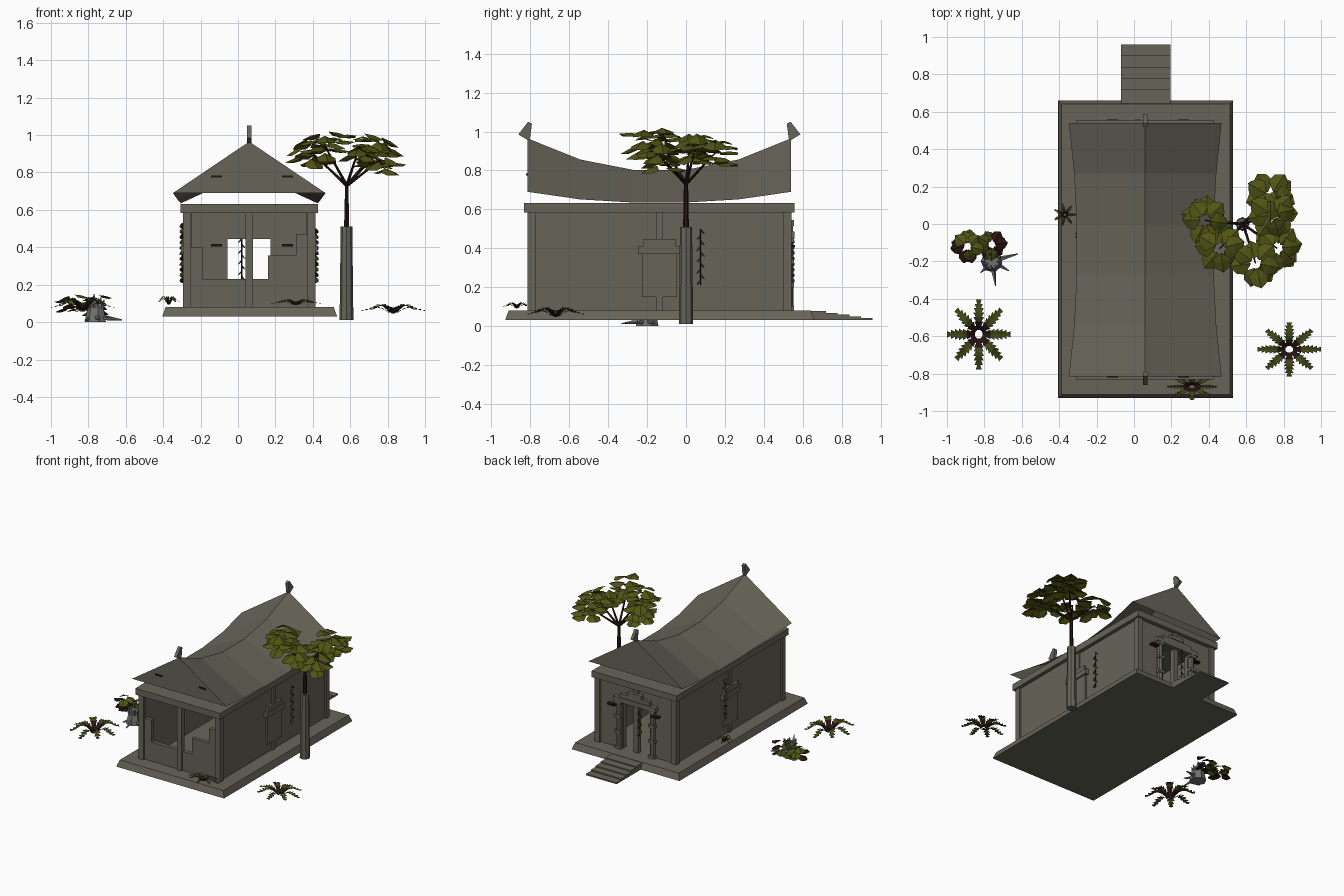
import bpy, bmesh, math, random
from mathutils import Vector

if "Cube" in bpy.data.objects:
    bpy.data.objects.remove(bpy.data.objects["Cube"])

random.seed(4)
CX, CY = 0.06, -0.137          # centre of the building


def material(name, col):
    m = bpy.data.materials.new(name)
    m.diffuse_color = (*col, 1)
    m.use_nodes = True
    m.node_tree.nodes["Principled BSDF"].inputs["Base Color"].default_value = m.diffuse_color
    return m


STONE = material("weathered_stone", (0.135, 0.128, 0.098))
LEAF = material("leaf_green", (0.082, 0.09, 0.007))
FERN = material("fern_green", (0.05, 0.06, 0.008))
BROWN = material("dark_brown", (0.02, 0.007, 0.005))
ROCK = material("grey_stump", (0.16, 0.165, 0.16))


def mesh(name, verts, faces, mats, idx=None):
    me = bpy.data.meshes.new(name)
    me.from_pydata([tuple(v) for v in verts], [], faces)
    for m in mats:
        me.materials.append(m)
    if idx:
        me.polygons.foreach_set("material_index", idx)
    ob = bpy.data.objects.new(name, me)
    bpy.context.collection.objects.link(ob)
    return ob


def box(name, x0, x1, y0, y1, z0, z1, inset=0, mat=STONE):
    i = inset                   # the top can be smaller than the bottom
    v = [(x0, y0, z0), (x1, y0, z0), (x1, y1, z0), (x0, y1, z0),
         (x0 + i, y0 + i, z1), (x1 - i, y0 + i, z1), (x1 - i, y1 - i, z1), (x0 + i, y1 - i, z1)]
    f = [(3, 2, 1, 0), (4, 5, 6, 7), (0, 1, 5, 4), (1, 2, 6, 5), (2, 3, 7, 6), (3, 0, 4, 7)]
    return mesh(name, v, f, [mat])


def prism(name, prof, axis, a, b, mat=STONE):
    """Extrude a 2D profile along x (profile is y,z) or y (profile is x,z)."""
    n = len(prof)
    put = (lambda p, t: (t, p[0], p[1])) if axis == "x" else (lambda p, t: (p[0], t, p[1]))
    v = [put(p, a) for p in prof] + [put(p, b) for p in prof]
    f = [tuple(range(n)), tuple(range(2 * n - 1, n - 1, -1))]
    f += [(i, i + n, (i + 1) % n + n, (i + 1) % n) for i in range(n)]
    ob = mesh(name, v, f, [mat])
    bm = bmesh.new()
    bm.from_mesh(ob.data)
    bmesh.ops.recalc_face_normals(bm, faces=bm.faces)
    bm.to_mesh(ob.data)
    bm.free()
    return ob


def rod(name, p, q, r0, r1, sides, mat):
    p, q = Vector(p), Vector(q)
    rot = (q - p).to_track_quat("Z", "Y")
    v = []
    for c, r in ((p, r0), (q, r1)):
        for k in range(sides):
            a = 2 * math.pi * k / sides
            v.append(c + rot @ Vector((r * math.cos(a), r * math.sin(a), 0)))
    n = sides
    f = [(k, (k + 1) % n, (k + 1) % n + n, k + n) for k in range(n)]
    f += [tuple(range(n - 1, -1, -1)), tuple(range(n, 2 * n))]
    return mesh(name, v, f, [mat])


# Plinth and stairs at the back
box("plinth", -0.405, 0.53, -0.93, 0.66, 0.03, 0.08, 0.018)
stairs = [(0.64, 0.03)]
for i in range(5):
    z = 0.077 - i * 0.009
    stairs += [(0.64 if i == 0 else 0.66 + i * 0.06, z), (0.72 + i * 0.06, z)]
prism("stairs", stairs + [(0.96, 0.03)], "x", -0.07, 0.195)

# Walls: solid sides, back with doorway, broken front
for s, n in ((-1, "left"), (1, "right")):
    a, b = sorted((CX + s * 0.305, CX + s * 0.34))
    box(n + "_wall", a, b, -0.80, 0.525, 0.08, 0.585)
    a, b = sorted((CX + s * 0.33, CX + s * 0.354))
    for nm, w, z0, z1 in (("pilaster", 0.018, 0.08, 0.585), ("window_panel", 0.09, 0.15, 0.375),
                          ("window_lintel", 0.11, 0.37, 0.41), ("window_cap", 0.085, 0.41, 0.447)):
        d = {"pilaster": -0.004, "window_panel": 0, "window_lintel": 0.012, "window_cap": 0.006}[nm]
        box(n + "_" + nm, a - d * (s < 0), b + d * (s > 0), CY - w, CY + w, z0, z1)
    a, b = sorted((CX + s * 0.115, CX + s * 0.34))
    box(n + "_back_wall", a, b, 0.49, 0.525, 0.08, 0.585)
    # corner pillars
    a, b = sorted((CX + s * 0.31, CX + s * 0.354))
    box(n + "_front_pillar", a, b, -0.815, -0.772, 0.08, 0.585)
    box(n + "_back_pillar", a, b, 0.50, 0.542, 0.08, 0.585)
    # banded door columns
    x = CX + s * 0.145
    rod(n + "_door_column", (x, 0.53, 0.08), (x, 0.53, 0.45), 0.022, 0.022, 8, STONE)
    for z in (0.08, 0.2, 0.32, 0.43):
        box(n + "_column_band", x - 0.027, x + 0.027, 0.503, 0.555, z, z + 0.022)
box("wall_over_door", CX - 0.115, CX + 0.115, 0.49, 0.525, 0.445, 0.585)
box("door_lintel", CX - 0.185, CX + 0.185, 0.50, 0.557, 0.45, 0.485)
box("door_cap", CX - 0.13, CX + 0.13, 0.50, 0.55, 0.485, 0.515)
box("door_crest", CX - 0.06, CX + 0.06, 0.50, 0.555, 0.515, 0.545)
box("front_post", CX - 0.019, CX + 0.019, -0.815, -0.775, 0.08, 0.585)
box("back_post", CX - 0.019, CX + 0.019, 0.50, 0.535, 0.08, 0.585)
prism("broken_front_wall", [(-0.25, 0.08), (0.37, 0.08), (0.37, 0.47), (0.31, 0.47), (0.31, 0.355),
      (0.16, 0.355), (0.16, 0.23), (-0.19, 0.23), (-0.19, 0.40), (-0.25, 0.40)], "y", -0.80, -0.77)
box("top_beam", CX - 0.368, CX + 0.368, -0.832, 0.557, 0.583, 0.632)

# Sagging saddle roof with closed gables
rows = [(0.678, 0.408, 0.69, 0.965), (0.407, 0.38, 0.651, 0.856), (0.136, 0.366, 0.635, 0.803)]
rows = [(-d, w, e, r) for d, w, e, r in rows] + rows[::-1]
v, f = [], []
for d, w, e, r in rows:
    v += [(CX - w, CY + d, e), (CX, CY + d, r), (CX + w, CY + d, e)]
for i in range(5):
    a = i * 3
    f += [(a, a + 1, a + 4, a + 3), (a + 1, a + 2, a + 5, a + 4)]
mesh("roof", v, f + [(0, 2, 1), (15, 16, 17)], [STONE])
for s, n in ((-1, "front"), (1, "back")):
    prof = [(0.675, 0.955), (0.725, 0.985), (0.675, 1.05), (0.655, 1.04), (0.665, 0.965)]
    prism(n + "_finial", [(CY + s * y, z) for y, z in prof], "x", CX - 0.012, CX + 0.012)


def leaf(v, f, base, direc, length, width):
    """One broad pointed leaf, folded along its middle."""
    d = direc.normalized()
    side = d.cross(Vector((0, 0, 1)))
    side = side.normalized() if side.length > 0.01 else Vector((1, 0, 0))
    up = side.cross(d)
    n = len(v)
    pts = [base]
    for t, w in ((0.35, 0.5), (0.75, 0.4)):
        pts += [base + d * length * t + side * width * w * s - up * width * 0.12 for s in (-1, 1)]
    pts += [base + d * length, base + d * length * 0.5 + up * width * 0.06]
    v += pts
    f += [(n, n + 2, n + 6), (n + 2, n + 4, n + 6), (n + 4, n + 5, n + 6),
          (n + 5, n + 3, n + 6), (n + 3, n + 1, n + 6), (n + 1, n, n + 6)]


def cluster(name, c, r, count, mats, share=0):
    v, f, idx = [], [], []
    for k in range(count):
        a = k * 2.4 + random.uniform(-0.3, 0.3)
        out = Vector((math.cos(a), math.sin(a), 0))
        lift = 1 - 2 * k / count
        base = Vector(c) + out * r * 0.2 + Vector((0, 0, r * 0.55 * lift))
        leaf(v, f, base, out + Vector((0, 0, random.uniform(-0.65, 0.05))), r * 0.9, r * 0.85)
        idx += [int(random.random() < share)] * 6
    mesh(name, v, f, mats, idx)


# Tree growing from a stone column
rod("stone_column", (0.58, 0, 0.01), (0.58, 0, 0.51), 0.037, 0.031, 8, STONE)
fork = (0.582, 0, 0.73)
rod("tree_stem", (0.58, 0, 0.5), fork, 0.015, 0.011, 6, BROWN)
for c in ((0.38, 0.02, 0.92), (0.46, -0.13, 0.95), (0.65, -0.21, 0.94),
          (0.765, -0.13, 0.87), (0.73, 0.15, 0.89), (0.74, 0.05, 0.92)):
    rod("tree_branch", fork, c, 0.009, 0.004, 5, BROWN)
    cluster("tree_leaves", c, 0.125, 12, [LEAF])


def fern(name, c, r, h, n=8, sy=1.0):
    """Star of arching, saw-edged fronds with a brown heart."""
    v, f, idx = [], [], []
    steps = 7
    for k in range(n):
        a = 2 * math.pi * k / n
        d, s = Vector((math.cos(a), math.sin(a), 0)), Vector((-math.sin(a), math.cos(a), 0))
        rise = h * (1 if k % 2 else 0.8)
        for i in range(steps):
            def at(t):
                return d * r * t + Vector((0, 0, rise * (math.sin(min(t * 1.25, 1) * 2.2) - 0.25 * t * t)))
            p, q = at(0.12 + 0.88 * i / steps), at(0.12 + 0.88 * (i + 1) / steps)
            w = r * 0.17 * math.sin(math.pi * (0.22 + 0.7 * i / steps))
            for sg in (-1, 1):
                m = len(v)
                tip = q + s * w * sg + Vector((0, 0, w * 0.3))
                v += [p, p + s * w * 0.55 * sg, tip, q]
                f.append((m, m + 1, m + 2, m + 3) if sg < 0 else (m + 3, m + 2, m + 1, m))
                idx.append(1 if i < 2 else 0)
    mesh(name, [Vector(c) + Vector((p.x, p.y * sy, p.z)) for p in v], f, [FERN, BROWN], idx)


fern("left_fern", (-0.83, -0.59, 0.03), 0.17, 0.10, 8, 1.1)
fern("right_fern", (0.83, -0.67, 0.03), 0.17, 0.065, 8, 0.85)
fern("plinth_fern", (0.31, -0.87, 0.08), 0.13, 0.04, 8, 0.55)
fern("side_fern", (-0.37, 0.05, 0.08), 0.06, 0.06, 7)

# Splintered stump with roots, and the bush beside it
sx, sy = -0.76, -0.20
rod("stump", (sx, sy, 0.0), (sx, sy, 0.10), 0.06, 0.04, 7, ROCK)
for k in range(7):
    a = 2 * math.pi * k / 7
    c, s = math.cos(a), math.sin(a)
    rod("stump_splinter", (sx + 0.03 * c, sy + 0.03 * s, 0.08),
        (sx + 0.045 * c, sy + 0.045 * s, 0.12 + 0.015 * (k % 3)), 0.018, 0.002, 4, ROCK)
for dx, dy in ((0.02, -0.13), (0.14, 0.04), (-0.06, -0.06), (0.09, -0.05)):
    rod("stump_root", (sx, sy, 0.03), (sx + dx, sy + dy, 0.012), 0.02, 0.003, 5, ROCK)
cluster("bush_left", (-0.89, -0.12, 0.10), 0.085, 12, [LEAF, BROWN], 0.4)
cluster("bush_right", (-0.76, -0.11, 0.10), 0.08, 10, [FERN, BROWN], 0.5)


def vine(name, x, y, z0, z1, out):
    """Hanging stem with small leaves, lying on a wall facing 'out'."""
    o = Vector(out)
    side = Vector((-o.y, o.x, 0))
    rod(name + "_stem", (x, y, z0), (x, y, z1), 0.003, 0.003, 4, BROWN)
    v, f = [], []
    n = int((z1 - z0) / 0.028)
    for k in range(n):
        b = Vector((x, y, z0 + (z1 - z0) * (k + 1) / n))
        leaf(v, f, b, side * (1 if k % 2 else -1) + o * 0.35 + Vector((0, 0, -1.3)), 0.035, 0.024)
    mesh(name + "_leaves", v, f, [FERN])


vine("right_vine", 0.418, 0.075, 0.21, 0.50, (1, 0, 0))
vine("left_vine", -0.298, -0.06, 0.21, 0.53, (-1, 0, 0))
vine("door_vine", 0.02, 0.545, 0.22, 0.45, (0, 1, 0))

# Small brown tufts on the gable and at the door
for x in (-0.115, 0.265):
    box("gable_tuft", x - 0.03, x + 0.03, -0.822, -0.815, 0.773, 0.785, 0, BROWN)
    box("door_tuft", x - 0.03, x + 0.03, 0.48, 0.56, 0.405, 0.417, 0, BROWN)
